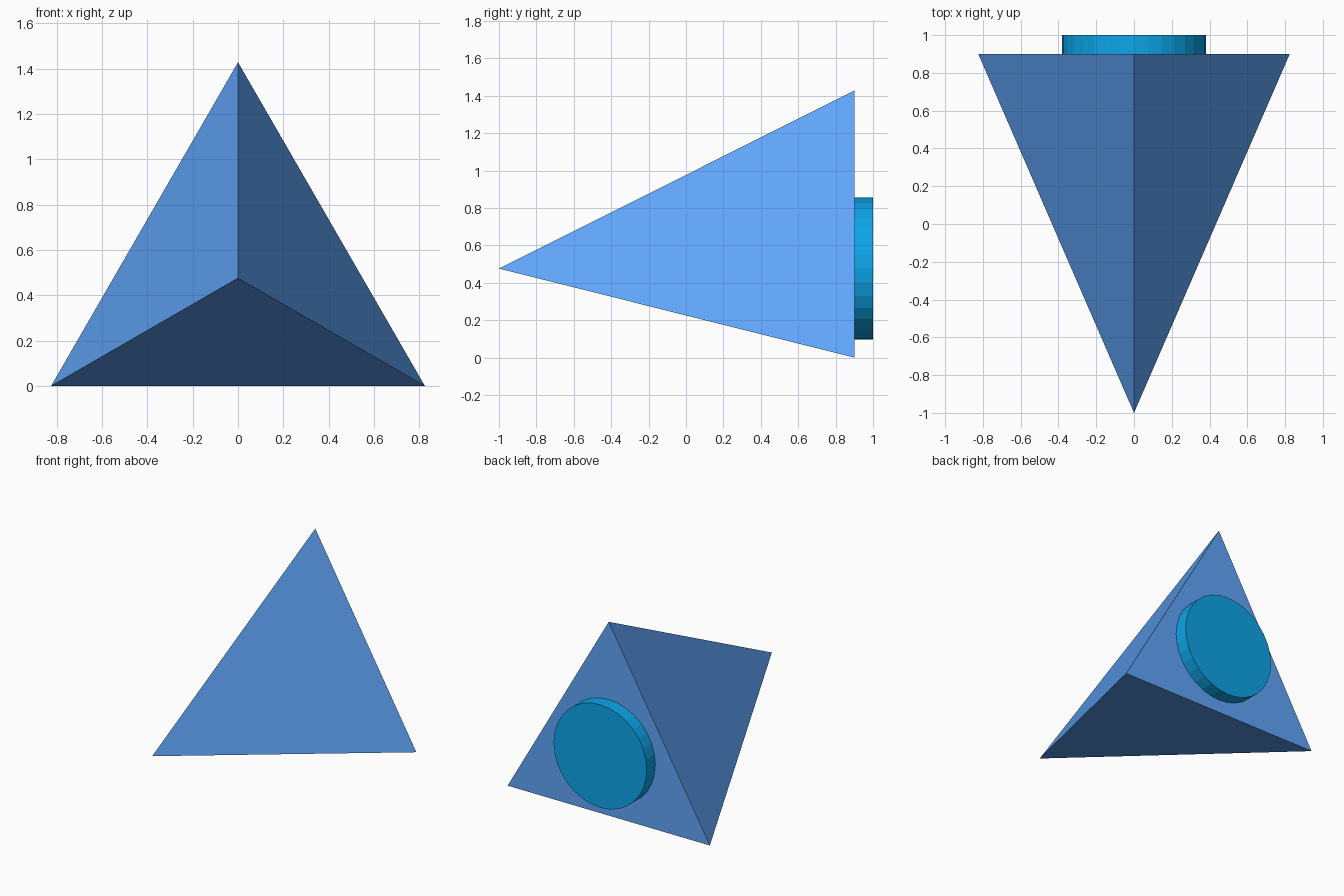
import bpy
import bmesh
from math import sin, cos, tau

if "Cube" in bpy.data.objects:
    bpy.data.objects.remove(bpy.data.objects["Cube"])

AXIS_Z = 0.476


def material(name, color):
    mat = bpy.data.materials.new(name)
    mat.diffuse_color = color
    mat.use_nodes = True
    mat.node_tree.nodes["Principled BSDF"].inputs["Base Color"].default_value = mat.diffuse_color
    return mat


def ring(bm, sides, radius, y):
    # Ring around the y axis, first corner pointing up
    return [bm.verts.new((radius * sin(tau * i / sides), y,
                          AXIS_Z + radius * cos(tau * i / sides)))
            for i in range(sides)]


def solid(name, sides, radius, y_back, y_front, mat, pointed=False):
    bm = bmesh.new()
    back = ring(bm, sides, radius, y_back)
    bm.faces.new(back)
    if pointed:
        tip = bm.verts.new((0, y_front, AXIS_Z))
        front = [tip] * sides
    else:
        front = ring(bm, sides, radius, y_front)
        bm.faces.new(front)
    for i in range(sides):
        j = (i + 1) % sides
        corners = [back[i], back[j], front[j], front[i]]
        bm.faces.new(list(dict.fromkeys(corners)))
    bmesh.ops.recalc_face_normals(bm, faces=bm.faces)
    mesh = bpy.data.meshes.new(name)
    bm.to_mesh(mesh)
    bm.free()
    mesh.materials.append(mat)
    obj = bpy.data.objects.new(name, mesh)
    bpy.context.collection.objects.link(obj)
    return obj


# Three-sided pyramid hull, tip facing the front
solid("pyramid_body", 3, 0.952, 0.9, -1.0,
      material("pale_blue", (0.117, 0.376, 0.956, 0.8)), pointed=True)

# Round disc on the rear face
solid("rear_disc", 32, 0.38, 1.0, 0.9,
      material("cyan", (0.004, 0.376, 0.815, 1)))
